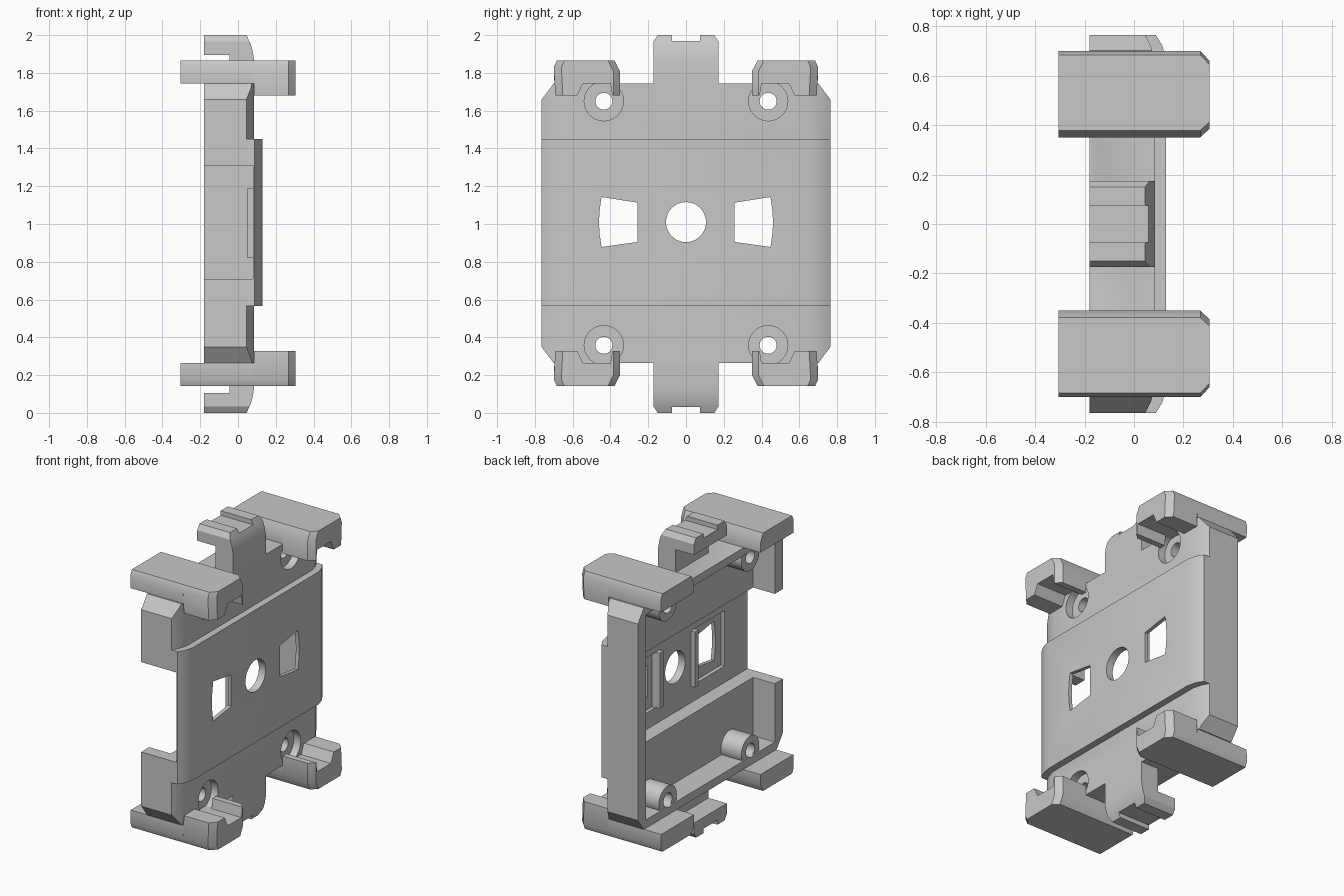
import bpy, bmesh, math

if "Cube" in bpy.data.objects:
    bpy.data.objects.remove(bpy.data.objects["Cube"])

grey = bpy.data.materials.new("mid_grey")
grey.diffuse_color = (0.58, 0.58, 0.58, 1)
grey.use_nodes = True
grey.node_tree.nodes["Principled BSDF"].inputs["Base Color"].default_value = grey.diffuse_color
ZSUM = 2.008                       # z mirror: z -> ZSUM - z


def prism(name, pts, axis, lo, hi, end=None):
    """Extrude a closed profile along an axis: x uses (y,z), y uses (x,z), z uses (x,y).
    An optional end profile tapers the far end."""
    place = {"x": lambda p, t: (t, p[0], p[1]),
             "y": lambda p, t: (p[0], t, p[1]),
             "z": lambda p, t: (p[0], p[1], t)}[axis]
    bm = bmesh.new()
    a = [bm.verts.new(place(p, lo)) for p in pts]
    b = [bm.verts.new(place(p, hi)) for p in (end or pts)]
    bm.faces.new(a)
    bm.faces.new(b[::-1])
    n = len(pts)
    for i in range(n):
        bm.faces.new((a[i], b[i], b[(i + 1) % n], a[(i + 1) % n]))
    bmesh.ops.recalc_face_normals(bm, faces=bm.faces)
    me = bpy.data.meshes.new(name)
    bm.to_mesh(me)
    bm.free()
    ob = bpy.data.objects.new(name, me)
    bpy.context.collection.objects.link(ob)
    me.materials.append(grey)
    return ob


def box(name, x0, x1, y0, y1, z0, z1):
    return prism(name, [(y0, z0), (y1, z0), (y1, z1), (y0, z1)], "x", x0, x1)


def rod(name, y, z, r, x0, x1, n=32):
    pts = [(y + r * math.cos(2 * math.pi * i / n), z + r * math.sin(2 * math.pi * i / n))
           for i in range(n)]
    return prism(name, pts, "x", x0, x1)


def combine(ob, other, op="DIFFERENCE"):
    """Apply a boolean and remove the helper."""
    mod = ob.modifiers.new("bool", "BOOLEAN")
    mod.operation, mod.solver, mod.object = op, "EXACT", other
    bpy.context.view_layer.objects.active = ob
    bpy.ops.object.modifier_apply(modifier=mod.name)
    bpy.data.objects.remove(other, do_unlink=True)


def flip(pts, sy, top, zsum=ZSUM):
    return [(y * sy, z if top else zsum - z) for y, z in pts]


def mirrored(half):
    """Close a profile symmetric in its second coordinate."""
    return half + [(x, -y) for x, y in reversed(half)]


corners = [(sy, top) for sy in (-1, 1) for top in (True, False)]

# Tray body with eased long front edges
body = prism("body", mirrored([(-.18, .764), (.045, .764), (.068, .72), (.085, .66)]),
             "z", .265, 1.743)
# Raised front band
band = prism("band", mirrored([(0, .764), (.088, .764), (.115, .72), (.13, .66)]),
             "z", .565, 1.45)
combine(body, band, "UNION")
# Hollow back, deeper across the middle
combine(body, box("hollow", -.3, -.02, -.68, .68, .32, 1.69))
combine(body, box("deep_hollow", -.3, .08, -.68, .68, .71, 1.31))
# Opening in the front side wall
combine(body, box("side_opening", -.3, .08, -.9, -.65, .71, 1.31))
# Sloped corners
for sy, top in corners:
    combine(body, prism("corner_cut", flip([(.70, 1.745), (.764, 1.66), (.85, 1.66),
                                            (.85, 1.85), (.70, 1.85)], sy, top),
                        "x", -.3, .3))
# Centre hole, two fan-shaped windows with pockets, and ribs between them
combine(body, rod("centre_hole", 0, 1.01, .106, -.1, .3))
for s in (-1, 1):
    combine(body, box("pocket", -.1, .105, min(s * .21, s * .52), max(s * .21, s * .52),
                      .82, 1.19))
    combine(body, prism("window", [(s * .257, .905), (s * .447, .878), (s * .457, .945),
                                   (s * .461, 1.01), (s * .457, 1.075), (s * .447, 1.143),
                                   (s * .257, 1.113)], "x", -.1, .3))
    combine(body, box("rib", .05, .10, min(s * .165, s * .205), max(s * .165, s * .205),
                      .82, 1.19), "UNION")

# Screw bosses with counterbores
for sy, top in corners:
    y, z = flip([(.435, 1.65)], sy, top)[0]
    combine(body, rod("boss", y, z, .095, -.17, .05), "UNION")
    combine(body, rod("counterbore", y, z, .104, .035, .3))
    combine(body, rod("screw_hole", y, z, .045, -.4, .3))

# Four clip arms with a notched front lip, tapered at the tip
lip_profile = [(.35, 1.68), (.39, 1.68), (.40, 1.745), (.545, 1.745), (.575, 1.68),
               (.692, 1.68), (.70, 1.83), (.684, 1.865), (.378, 1.865), (.35, 1.81)]
arm_profile = [(.35, 1.745), (.697, 1.745), (.70, 1.83), (.684, 1.865),
               (.378, 1.865), (.35, 1.81)]
tip_profile = [(y + .035 if y < .385 else y - .04 if y > .6 else y, z)
               for y, z in lip_profile]
for sy, top in corners:
    lip, tip = flip(lip_profile, sy, top), flip(tip_profile, sy, top)
    arm = prism("clip_arm", flip(arm_profile, sy, top), "x", -.305, .085)
    prism("clip_lip", lip, "x", .085, .268)
    prism("clip_tip", lip, "x", .268, .305, tip)

# Top and bottom rail hooks
hook_profile = [(-.045, 1.70), (.085, 1.70), (.085, 1.87), (.077, 1.92), (.064, 1.96),
                (.045, 2.0), (-.18, 2.0), (-.18, 1.895), (-.045, 1.895)]
for top in (True, False):
    hook = prism("hook", flip(hook_profile, 1, top, 2.0), "y", -.173, .173)
    groove = [(-.075, 1.97), (.075, 1.97), (.075, 2.1), (-.075, 2.1)]
    combine(hook, prism("groove", flip(groove, 1, top, 2.0), "x", -.4, .4))
    for sy in (-1, 1):
        bevel = [(.15, 2.0), (.173, 1.965), (.3, 1.965), (.3, 2.1), (.15, 2.1)]
        combine(hook, prism("bevel", flip(bevel, sy, top, 2.0), "x", -.4, .4))

# Smooth rounded surfaces, keep edges crisp
for ob in list(bpy.context.scene.objects):
    bpy.ops.object.select_all(action="DESELECT")
    ob.select_set(True)
    bpy.context.view_layer.objects.active = ob
    bpy.ops.object.shade_smooth_by_angle(angle=math.radians(28))
